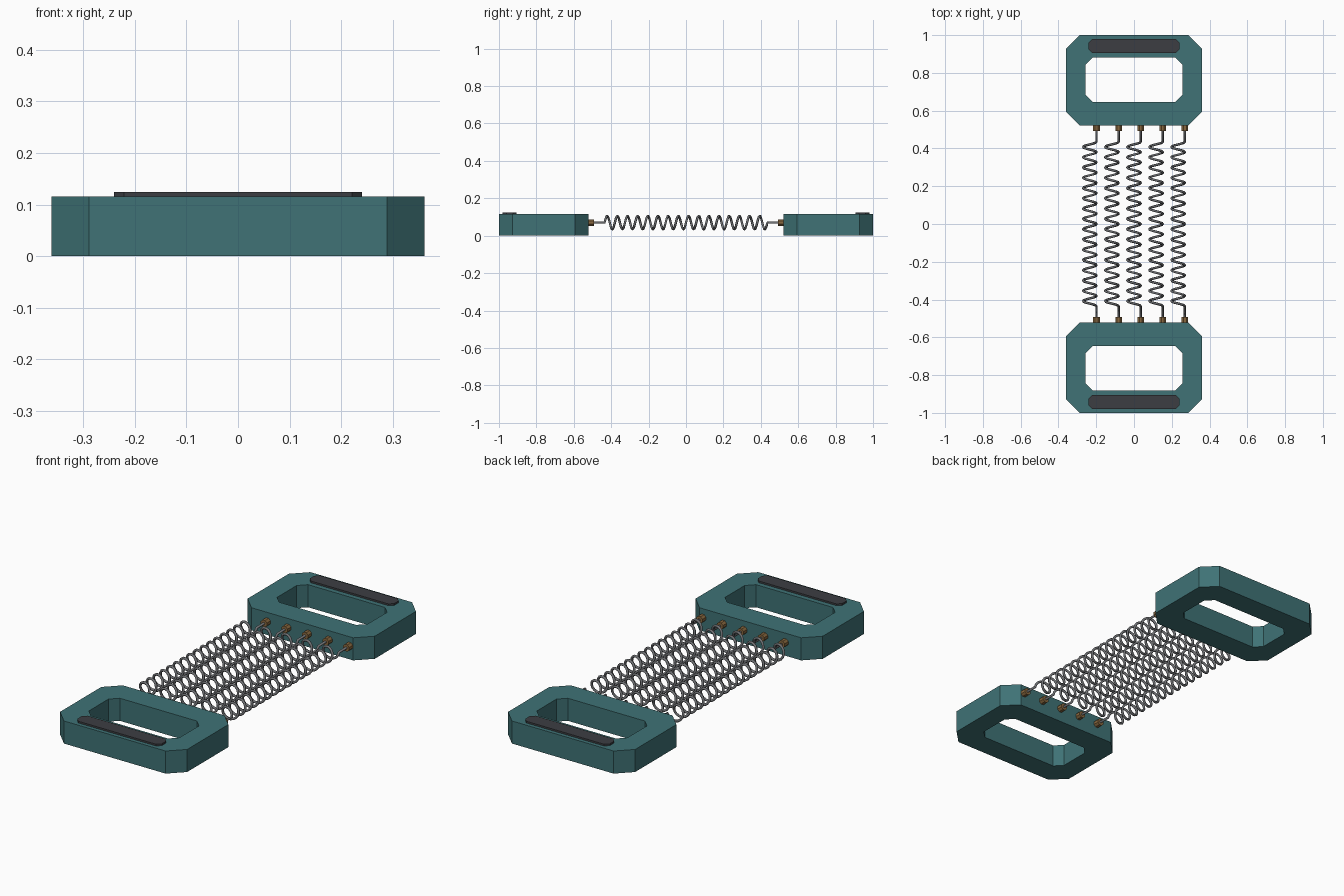
import bpy, bmesh
from math import sin, cos, pi
from mathutils import Matrix

if "Cube" in bpy.data.objects:
    bpy.data.objects.remove(bpy.data.objects["Cube"])

Z_MID = 0.07          # height of spring axes
PITCH = 0.117         # spacing between springs
R = 0.0355            # coil radius
WIRE = 0.0065
TURNS, STEPS = 16, 16
COIL_END = 0.435


def material(name, color):
    m = bpy.data.materials.new(name)
    m.diffuse_color = (*color, 1)
    m.use_nodes = True
    m.node_tree.nodes["Principled BSDF"].inputs["Base Color"].default_value = m.diffuse_color
    return m


teal = material("teal", (0.05, 0.17, 0.18))
rubber = material("dark_rubber", (0.045, 0.048, 0.055))
brass = material("brass", (0.25, 0.14, 0.05))
steel = material("steel", (0.16, 0.165, 0.175))


def add_mesh(name, bm, mat):
    bmesh.ops.recalc_face_normals(bm, faces=bm.faces)
    me = bpy.data.meshes.new(name)
    bm.to_mesh(me)
    bm.free()
    ob = bpy.data.objects.new(name, me)
    me.materials.append(mat)
    bpy.context.collection.objects.link(ob)
    return ob


def octagon(hx, y0, y1, c):
    """Rectangle with cut corners."""
    return [(hx - c, y0), (hx, y0 + c), (hx, y1 - c), (hx - c, y1),
            (c - hx, y1), (-hx, y1 - c), (-hx, y0 + c), (c - hx, y0)]


def frame(name, outer, inner, z0, z1, mat, sign):
    """Extruded profile ring; without an inner profile it is a solid slab."""
    bm = bmesh.new()
    loop = lambda pts, z: [bm.verts.new((x, y * sign, z)) for x, y in pts]
    loops = [loop(outer, z0), loop(outer, z1)]
    if inner:
        loops += [loop(inner, z1), loop(inner, z0)]
        pairs = [(0, 1), (1, 2), (2, 3), (3, 0)]
    else:
        pairs = [(0, 1)]
        for lp in loops:
            bm.faces.new(lp)
    n = len(outer)
    for a, b in pairs:
        for i in range(n):
            j = (i + 1) % n
            bm.faces.new((loops[a][i], loops[a][j], loops[b][j], loops[b][i]))
    return add_mesh(name, bm, mat)


def spring(name, x):
    """Helix with straight leads, swept as a round wire."""
    pts = [(x + R, -0.53, Z_MID)]
    n = TURNS * STEPS
    for i in range(n + 1):
        t = 2 * pi * i / STEPS
        pts.append((x + R * cos(t), COIL_END * (2 * i / n - 1), Z_MID + R * sin(t)))
    pts.append((x + R, 0.53, Z_MID))
    cu = bpy.data.curves.new(name, 'CURVE')
    cu.dimensions = '3D'
    cu.bevel_depth = WIRE
    cu.bevel_resolution = 1
    cu.use_fill_caps = True
    sp = cu.splines.new('POLY')
    sp.points.add(len(pts) - 1)
    for p, co in zip(sp.points, pts):
        p.co = (*co, 1)
    cu.materials.append(steel)
    ob = bpy.data.objects.new(name, cu)
    bpy.context.collection.objects.link(ob)
    bpy.ops.object.select_all(action='DESELECT')
    ob.select_set(True)
    bpy.context.view_layer.objects.active = ob
    bpy.ops.object.convert(target='MESH')


def ferrule(name, x, sign):
    """Small faceted brass plug where a spring enters the handle."""
    bm = bmesh.new()
    bmesh.ops.create_cone(bm, cap_ends=True, segments=8, radius1=0.019,
                          radius2=0.019, depth=0.045)
    bmesh.ops.transform(bm, verts=bm.verts,
                        matrix=Matrix.Translation((x, sign * 0.515, Z_MID))
                        @ Matrix.Rotation(pi / 2, 4, 'X') @ Matrix.Rotation(pi / 8, 4, 'Z'))
    add_mesh(name, bm, brass)


# Handles, grip pads and ferrules at both ends
for end, s in (("front", -1), ("back", 1)):
    frame(f"{end}_handle", octagon(0.361, 0.522, 1.0, 0.072),
          octagon(0.257, 0.646, 0.881, 0.038), 0, 0.116, teal, s)
    pad = frame(f"{end}_grip_pad", octagon(0.24, 0.906, 0.98, 0.019),
                None, 0.11, 0.125, rubber, s)
    for i in range(5):
        ferrule(f"{end}_ferrule_{i + 1}", (i - 2) * PITCH + R, s)

# Five parallel springs
for i in range(5):
    spring(f"spring_{i + 1}", (i - 2) * PITCH)
